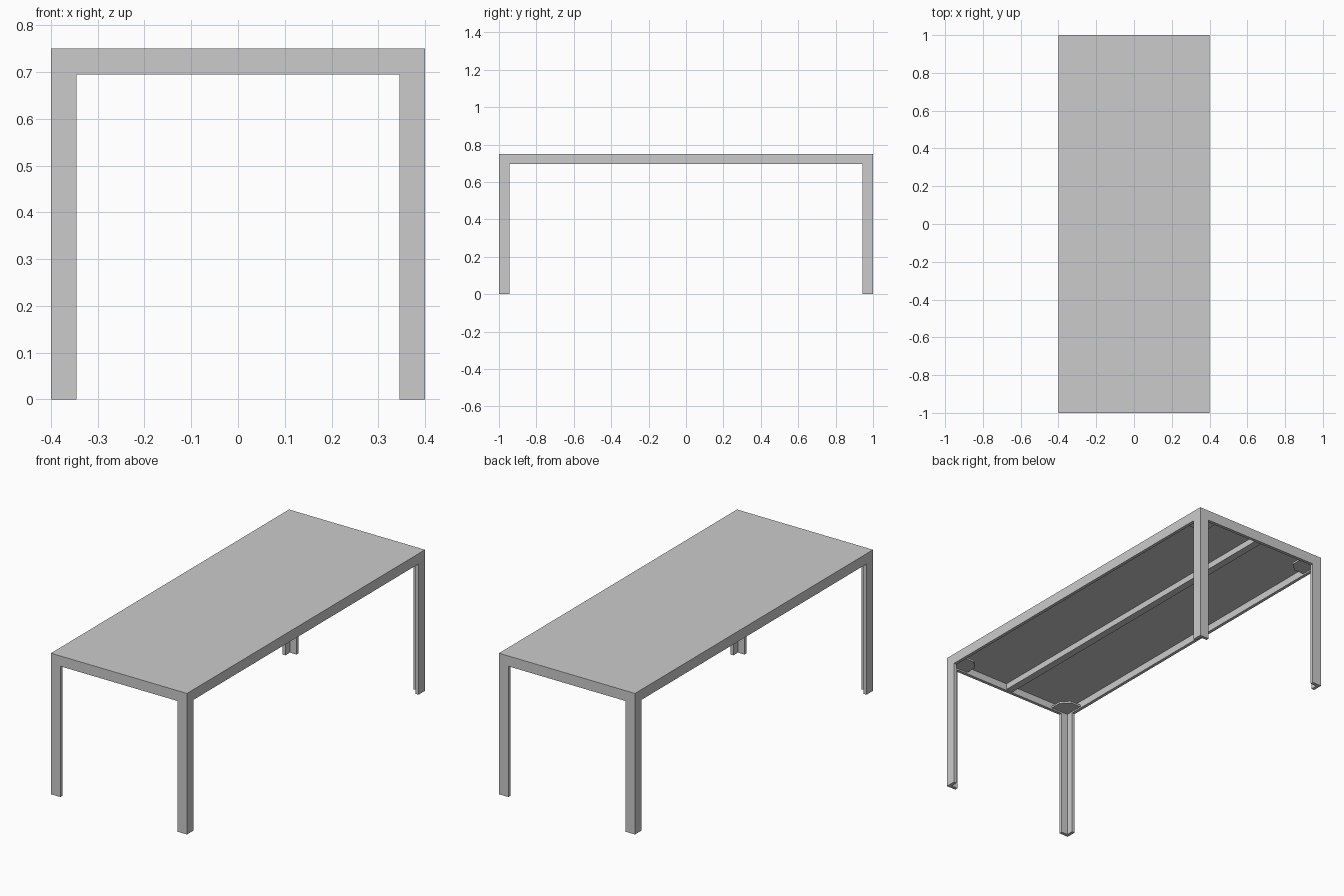
import bpy, bmesh

if "Cube" in bpy.data.objects:
    bpy.data.objects.remove(bpy.data.objects["Cube"])

X, Y, H = 0.4, 1.0, 0.75      # half width, half length, height
W, T = 0.055, 0.017           # leg/apron face width, sheet thickness


def prism(name, outline, z0, z1):
    """Extrude a flat outline from z0 up to z1."""
    bm = bmesh.new()
    face = bm.faces.new([bm.verts.new((x, y, z0)) for x, y in outline])
    ext = bmesh.ops.extrude_face_region(bm, geom=[face])
    top = [v for v in ext["geom"] if isinstance(v, bmesh.types.BMVert)]
    bmesh.ops.translate(bm, verts=top, vec=(0, 0, z1 - z0))
    bmesh.ops.recalc_face_normals(bm, faces=bm.faces)
    mesh = bpy.data.meshes.new(name)
    bm.to_mesh(mesh)
    bm.free()
    ob = bpy.data.objects.new(name, mesh)
    bpy.context.collection.objects.link(ob)
    return ob


def box(name, x0, x1, y0, y1, z0, z1):
    return prism(name, [(x0, y0), (x1, y0), (x1, y1), (x0, y1)], z0, z1)


# Table top
box("table_top", -X, X, -Y, Y, H - T, H)

# Angle-section legs and corner plates, one per corner
G = 0.12
leg = [(0, 0), (W, 0), (W, T), (T, T), (T, W), (0, W)]
plate = [(T, T), (G, T), (G, G * 0.65), (G * 0.65, G), (T, G)]
for sx, nx in ((-1, "left"), (1, "right")):
    for sy, ny in ((-1, "front"), (1, "back")):
        def corner(pts):
            return [(sx * (X - a), sy * (Y - b)) for a, b in pts]
        prism(f"{ny}_{nx}_leg", corner(leg), 0, H - T)
        prism(f"{ny}_{nx}_corner_plate", corner(plate), H - W + 0.008, H - W + 0.018)

# Aprons between the legs
for s, n in ((-1, "left"), (1, "right")):
    a, b = sorted((s * X, s * (X - T)))
    box(f"{n}_apron", a, b, -Y + W, Y - W, H - W, H - T)
for s, n in ((-1, "front"), (1, "back")):
    a, b = sorted((s * Y, s * (Y - T)))
    box(f"{n}_apron", -X + W, X - W, a, b, H - W, H - T)

# Centre rail under the top
box("centre_rail", -0.02, 0.02, -Y + T, Y - T, H - 0.05, H - T)
